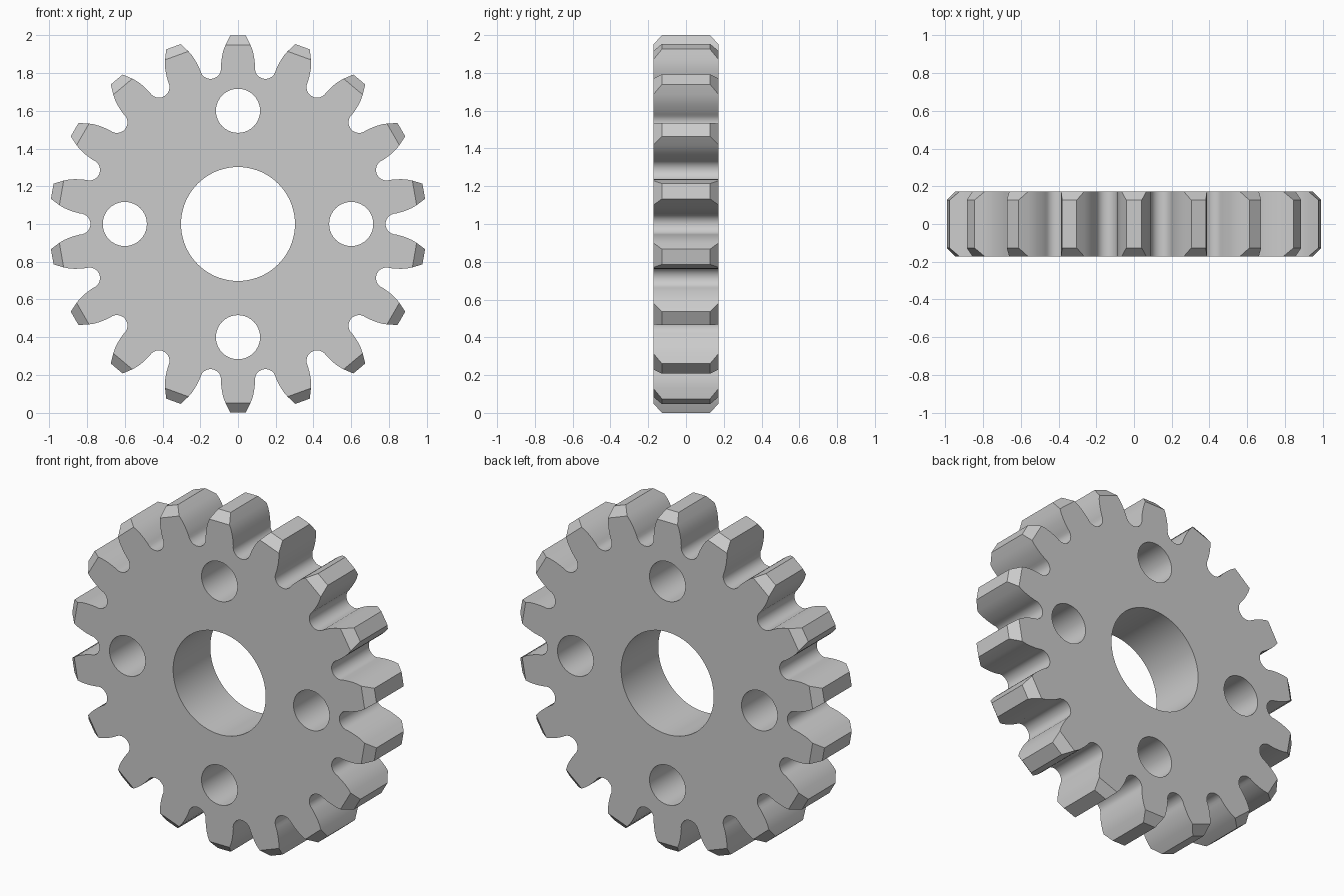
import bpy, bmesh
from math import sin, cos, pi, radians

if "Cube" in bpy.data.objects:
    bpy.data.objects.remove(bpy.data.objects["Cube"])

TEETH = 18
HALF_T = 0.173        # half thickness of the gear
TIP_T = 0.127         # half thickness at the chamfered tooth tip
CZ = 1.0              # height of the gear axis
TIP = (0.041, 1.0)    # half width and radius of the tip
FLANK = [(0.066, 0.95), (0.076, 0.925), (0.083, 0.897), (0.088, 0.865)]
ROOT_C, ROOT_R = 0.838, 0.056   # rounded tooth gap

bm = bmesh.new()


def vert(p, a, y):
    """Point (sideways, radial) turned clockwise by a from straight up."""
    u, r = p
    return bm.verts.new((u * cos(a) + r * sin(a), y, CZ + r * cos(a) - u * sin(a)))


def pair(p, a, t):
    return vert(p, a, -t), vert(p, a, t)


def wall(p, q):
    bm.faces.new((p[0], q[0], q[1], p[1]))


def ring(cx, cz, r, n):
    """Wall of a round through hole; returns its front/back pairs."""
    pts = []
    for i in range(n):
        a = 2 * pi * i / n
        x, z = cx + r * cos(a), cz + r * sin(a)
        pts.append((bm.verts.new((x, -HALF_T, z)), bm.verts.new((x, HALF_T, z))))
    for i in range(n):
        wall(pts[i], pts[(i + 1) % n])
    return pts


# toothed rim
rim = []
step = 2 * pi / TEETH
for k in range(TEETH):
    a = k * step
    left = [pair((-u, r), a, HALF_T) for u, r in reversed(FLANK)]
    right = [pair(p, a, HALF_T) for p in FLANK]
    gap = []
    for i in range(13):
        t = pi + pi * i / 12
        gap.append(pair((ROOT_R * cos(t), ROOT_C + ROOT_R * sin(t)), a + step / 2, HALF_T))
    chain = right + gap
    for p, q in zip(left, left[1:]):
        wall(p, q)
    for p, q in zip(chain, chain[1:]):
        wall(p, q)
    # chamfered tip
    tl, tr = pair((-TIP[0], TIP[1]), a, TIP_T), pair(TIP, a, TIP_T)
    wall(left[-1], tl)
    wall(tl, tr)
    wall(tr, right[0])
    for s in (0, 1):
        bm.faces.new((left[-1][s], tl[s], tr[s], right[0][s]))
    # join to the previous gap
    if rim:
        wall(rim[-1], left[0])
    rim += left + chain
wall(rim[-1], rim[0])

# centre bore and four lightening holes
loops = [rim, ring(0, CZ, 0.302, 72)]
for k in range(4):
    loops.append(ring(0.6 * cos(k * pi / 2), CZ + 0.6 * sin(k * pi / 2), 0.117, 40))

# flat front and back faces
for s, ny in ((0, -1), (1, 1)):
    edges = []
    for loop in loops:
        for i in range(len(loop)):
            v, w = loop[i][s], loop[(i + 1) % len(loop)][s]
            edges.append(bm.edges.get((v, w)) or bm.edges.new((v, w)))
    bmesh.ops.triangle_fill(bm, use_beauty=True, edges=edges, normal=(0, ny, 0))

bmesh.ops.recalc_face_normals(bm, faces=bm.faces[:])
mesh = bpy.data.meshes.new("spur_gear")
bm.to_mesh(mesh)
bm.free()
gear = bpy.data.objects.new("spur_gear", mesh)
bpy.context.collection.objects.link(gear)
bpy.context.view_layer.objects.active = gear
gear.select_set(True)
bpy.ops.object.shade_smooth_by_angle(angle=radians(25))
